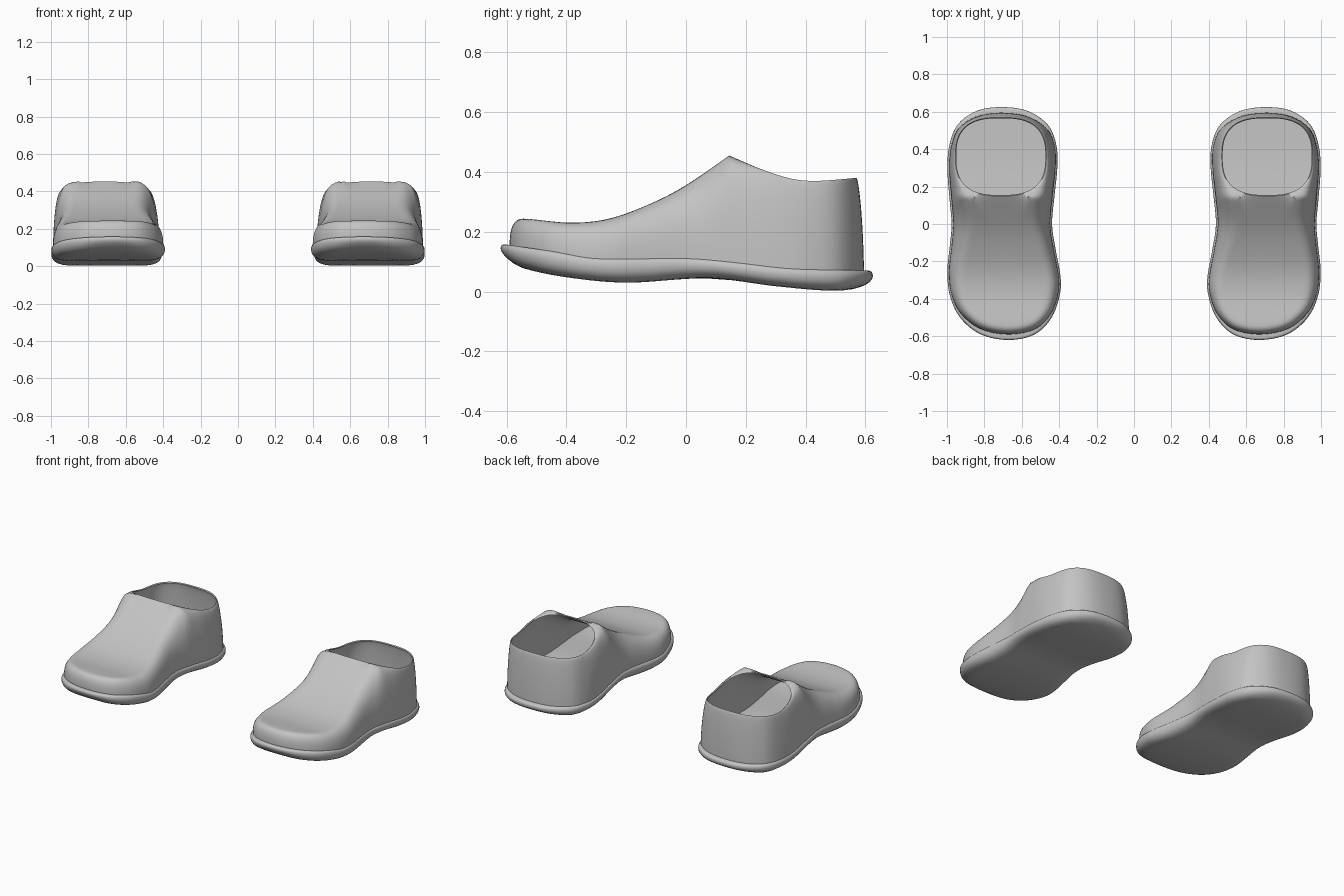
import bpy, bmesh, math
from mathutils import Vector

if "Cube" in bpy.data.objects:
    bpy.data.objects.remove(bpy.data.objects["Cube"])

grey = bpy.data.materials.new("plain grey")
grey.use_nodes = True
grey.diffuse_color = (0.55, 0.55, 0.55, 1)
grey.node_tree.nodes["Principled BSDF"].inputs["Base Color"].default_value = (0.55, 0.55, 0.55, 1)


def curve(points):
    """Smooth height curve through (y, value) points."""
    def slope(i):
        a, b = points[max(i - 1, 0)], points[min(i + 1, len(points) - 1)]
        return (b[1] - a[1]) / (b[0] - a[0])

    def value(y):
        y = min(max(y, points[0][0]), points[-1][0])
        i = 0
        while i < len(points) - 2 and y > points[i + 1][0]:
            i += 1
        (y0, v0), (y1, v1) = points[i], points[i + 1]
        h = y1 - y0
        t = (y - y0) / h
        return ((1 + 2 * t) * (1 - t) ** 2 * v0 + t * (1 - t) ** 2 * h * slope(i)
                + t * t * (3 - 2 * t) * v1 + t * t * (t - 1) * h * slope(i + 1))
    return value


# Side profiles along the shoe
sole_bottom = curve([(-.62, .115), (-.55, .08), (-.4, .048), (-.2, .03), (.08, .045),
                     (.3, .018), (.5, .003), (.62, .018)])
sole_top = curve([(-.62, .16), (-.45, .135), (-.3, .112), (0, .112), (.15, .1),
                  (.35, .078), (.62, .07)])
instep = curve([(-.6, .244), (-.53, .243), (-.38, .23), (-.25, .245), (-.1, .302),
                (0, .355), (.145, .455)])
collar = curve([(.145, .455), (.25, .41), (.35, .378), (.43, .37), (.57, .38)])
edge_radius = curve([(-.6, .04), (-.3, .08), (0, .12), (.2, .11), (.6, .1)])


def top_height(y):
    return instep(y) if y < .145 else collar(y)


# Footprint of the left shoe, from the heel round the outer side to the toe
FOOT = [(.71, .625), (.84, .605), (.94, .535), (.985, .43), (.998, .3), (.985, .12),
        (.975, 0), (.985, -.12), (.998, -.25), (.985, -.38), (.93, -.5), (.82, -.59),
        (.67, -.62), (.53, -.59), (.44, -.5), (.397, -.38), (.393, -.28), (.42, -.13),
        (.438, 0), (.425, .15), (.41, .3), (.415, .42), (.46, .53), (.57, .605)]


def smooth_loop(points, steps):
    """Closed spline through the points."""
    pts = [Vector(p) for p in points]
    n, out = len(pts), []
    for i in range(n):
        a, b, c, d = (pts[(i + k) % n] for k in (-1, 0, 1, 2))
        for s in range(steps):
            t = s / steps
            out.append(b + .5 * t * ((c - a) + t * ((2 * a - 5 * b + 4 * c - d)
                                                    + t * (3 * (b - c) + d - a))))
    return out


outline = smooth_loop(FOOT, 5)
N = len(outline)
tangents = [(outline[(i + 1) % N] - outline[i - 1]).normalized() for i in range(N)]
inward = [Vector((t.y, -t.x)) for t in tangents]


def inset(amount):
    return [p + n * amount for p, n in zip(outline, inward)]


def loft(name, rings, side, caps):
    """Skin rings of points; side -1 mirrors the part to the other foot."""
    bm = bmesh.new()
    grid = [[bm.verts.new((p[0] * side, p[1], p[2])) for p in r] for r in rings]

    def face(vs):
        bm.faces.new(vs if side > 0 else vs[::-1])

    for a, b in zip(grid, grid[1:]):
        for i in range(N):
            j = (i + 1) % N
            face([a[i], b[i], b[j], a[j]])
    if caps:
        for ring, flip in ((grid[0], False), (grid[-1], True)):
            centre = sum((v.co for v in ring), Vector()) / N
            hub = bm.verts.new(centre)
            for i in range(N):
                tri = [hub, ring[i], ring[(i + 1) % N]]
                face(tri[::-1] if flip else tri)
    mesh = bpy.data.meshes.new(name)
    bm.to_mesh(mesh)
    bm.free()
    mesh.materials.append(grey)
    obj = bpy.data.objects.new(name, mesh)
    bpy.context.collection.objects.link(obj)
    bpy.ops.object.select_all(action='DESELECT')
    obj.select_set(True)
    bpy.context.view_layer.objects.active = obj
    bpy.ops.object.shade_smooth_by_angle(angle=math.radians(38))


# Sole: flat underside, rounded side wall, insole on top
def sole_ring(amount, level, scale=1):
    centre = Vector((.7, 0))
    ring = []
    for p in inset(amount):
        q = centre + (p - centre) * scale
        low, high = sole_bottom(q.y), sole_top(q.y)
        ring.append((q.x, q.y, low + (high - low) * level))
    return ring


sole = [sole_ring(.07, 0, s) for s in (.1, .3, .5, .7, .85)]
sole += [sole_ring(a, f) for a, f in ((.07, 0), (.045, .04), (.025, .13), (.011, .27), (.003, .45),
                                      (0, .65), (.001, .82), (.005, .94), (.012, 1), (.04, 1))]
sole += [sole_ring(.04, 1, s) for s in (.85, .65, .45, .25, .1)]

# Upper: columns run from the sole edge to the rim of the foot opening
base = [p + n * (.009 + .021 * n.y ** 2) for p, n in zip(outline, inward)]
hub = Vector((.712, .36))


def edge_distance(p):
    best = 9.0
    for i in range(N):
        a = base[i - 1]
        ab, ap = base[i] - a, p - a
        t = min(max(ap.dot(ab) / ab.length_squared, 0), 1)
        best = min(best, (ap - ab * t).length_squared)
    return math.sqrt(best)


STEPS = 28
columns = []
for start in base:
    ray = (start - hub).normalized()
    reach = ((abs(ray.x) / .243) ** 2.7 + (abs(ray.y) / .21) ** 2.7) ** (-1 / 2.7)
    rim = hub + ray * reach
    rim_gap = edge_distance(rim)
    column = []
    for k in range(STEPS + 1):
        p = start.lerp(rim, (k / STEPS) ** 3)
        q = min(edge_distance(p) / min(edge_radius(p.y), rim_gap), 1)
        power = 2.5 - .9 * min(max((p.y - .1) / .3, 0), 1)
        rise = (1 - (1 - q) ** power) ** (1 / power)
        low = sole_top(p.y) - .006
        column.append((p.x, p.y, low + (top_height(p.y) - low) * rise))
    columns.append(column)

outer = [[c[k] for c in columns] for k in range(STEPS + 1)]


# Thin lining just inside the outer surface
def lining(ring):
    out = []
    for x, y, z in ring:
        d = (hub - Vector((x, y))).normalized() * .005
        out.append((x + d.x, y + d.y, z - .005))
    return out


upper = outer + [lining(r) for r in reversed(outer)]

for label, side in (("left", 1), ("right", -1)):
    loft(label + "_sole", sole, side, True)
    loft(label + "_upper", upper, side, False)
